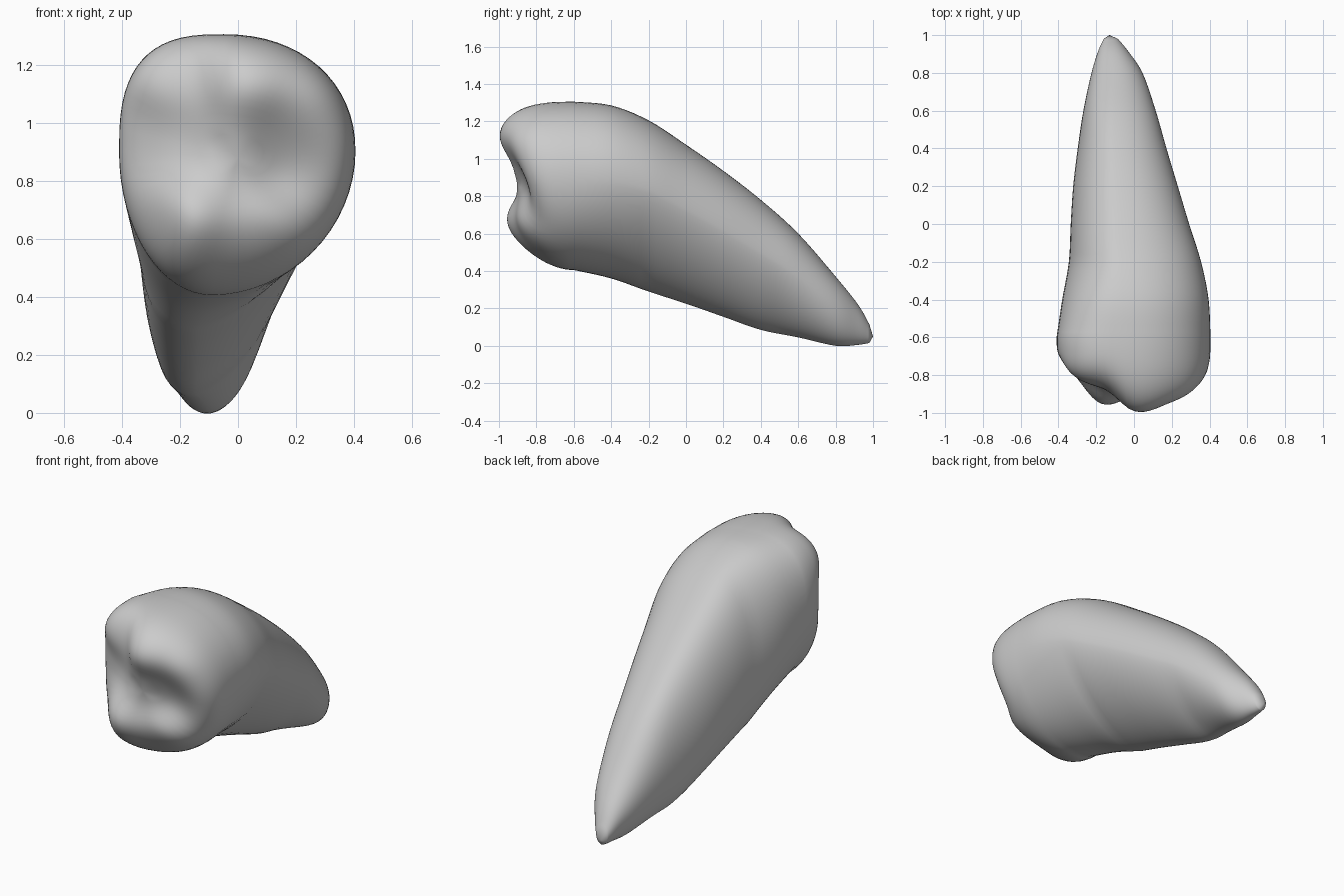
import bpy, bmesh
from math import sin, cos, pi, exp, copysign

if "Cube" in bpy.data.objects:
    bpy.data.objects.remove(bpy.data.objects["Cube"])

SEGMENTS = 64
CAP_RINGS = 24
STEPS = 5

# Body stations from crown to root tip: y, x min, x max, z min, z max
STATIONS = [
    (-0.6, -0.41, 0.405, 0.405, 1.305),
    (-0.4, -0.38, 0.395, 0.36, 1.285),
    (-0.2, -0.345, 0.355, 0.29, 1.205),
    (0, -0.335, 0.292, 0.225, 1.075),
    (0.2, -0.322, 0.232, 0.155, 0.935),
    (0.4, -0.298, 0.172, 0.085, 0.78),
    (0.6, -0.268, 0.115, 0.045, 0.6),
    (0.8, -0.225, 0.045, 0, 0.37),
    (0.92, -0.188, -0.035, 0.005, 0.22),
    (0.98, -0.16, -0.085, 0.015, 0.115),
]
TIP = (-0.13, 1, 0.05)

# Chewing surface landmarks: x, z, depth
RELIEF = [
    (0.05, 1.13, -1.06), (0.24, 1.1, -1.01), (-0.2, 1.12, -0.88),
    (-0.2, 0.92, -0.83), (-0.35, 0.92, -0.77), (-0.34, 0.68, -0.8),
    (-0.18, 0.66, -1.07), (-0.07, 0.79, -0.89), (-0.01, 0.94, -0.94),
    (0.17, 0.84, -0.8), (0.17, 0.97, -0.89), (0.35, 0.96, -0.92),
    (0.33, 0.78, -0.87), (0.1, 0.64, -0.96), (-0.03, 0.56, -0.98),
]


def clamp(value):
    return max(0, min(1, value))


def spline(a, b, c, d, t):
    """Smooth blend from b to c."""
    return tuple(q + t / 2 * (r - p + t * (2 * p - 5 * q + 4 * r - s
                 + t * (3 * (q - r) + s - p))) for p, q, r, s in zip(a, b, c, d))


def section(station):
    """Rounded ring of four quarters; the root is skewed, low left and high right."""
    y, left, right, low, high = station
    root = clamp((y + 0.6) / 0.4)
    point = clamp((y - 0.5) / 0.4)
    skew = root * (1 - point)
    middle = (left + right) / 2
    top_x = (-0.08 - 0.05 * y) * (1 - point) + middle * point
    base_x = (-0.09 - 0.07 * root) * (1 - point) + middle * point
    ring = []
    for i in range(SEGMENTS):
        a = 2 * pi * i / SEGMENTS
        c, s = cos(a), sin(a)
        if c > 0:
            side, level = right, 0.55 + 0.05 * skew
            power = 2.15 if s > 0 else 1.95 - 0.43 * skew
        else:
            side, level = left, 0.55 - 0.16 * skew
            power = 2.8 - 0.75 * root if s > 0 else 2 + 0.4 * skew
        mid = low + level * (high - low)
        pivot, end = (top_x, high) if s > 0 else (base_x, low)
        u, v = abs(c) ** (2 / power), abs(s) ** (2 / power)
        ring.append((pivot + u * (side - pivot), y, mid + v * (end - mid)))
    return ring


def relief(x, z):
    weights = [exp(-((x - p) ** 2 + (z - q) ** 2) / 0.018) for p, q, _ in RELIEF]
    return sum(w * r[2] for w, r in zip(weights, RELIEF)) / sum(weights)


def cap_ring(outline, t):
    """Ring on the rounded crown front, fuller at the sides, softer below."""
    ring = []
    for x, y, z in outline:
        power = 2.5 + 1.3 * (z - 0.88) + (x / 0.41) ** 2
        scale, bulge = cos(t) ** (2 / power), sin(t) ** (2 / power)
        px, pz = scale * x, 0.88 + scale * (z - 0.88)
        ring.append((px, y + bulge * (relief(px, pz) - y), pz))
    return ring


# Rings from the middle of the chewing surface to the root tip
outline = section(STATIONS[0])
rings = [cap_ring(outline, pi / 2 * (1 - i / CAP_RINGS)) for i in range(1, CAP_RINGS)]
last = len(STATIONS) - 1
for i in range(last):
    a, b, c, d = (STATIONS[max(0, min(last, i + k))] for k in (-1, 0, 1, 2))
    rings += [section(spline(a, b, c, d, k / STEPS)) for k in range(STEPS)]
rings.append(section(STATIONS[last]))

bm = bmesh.new()
loops = [[bm.verts.new(p) for p in ring] for ring in rings]
centre = bm.verts.new((0, relief(0, 0.88), 0.88))
tip = bm.verts.new(TIP)
for i in range(SEGMENTS):
    j = (i + 1) % SEGMENTS
    for one, two in zip(loops, loops[1:]):
        bm.faces.new((one[i], one[j], two[j], two[i]))
    bm.faces.new((centre, loops[0][j], loops[0][i]))
    bm.faces.new((tip, loops[-1][i], loops[-1][j]))
bmesh.ops.recalc_face_normals(bm, faces=bm.faces)
mesh = bpy.data.meshes.new("tooth")
bm.to_mesh(mesh)
bm.free()
tooth = bpy.data.objects.new("tooth", mesh)
bpy.context.collection.objects.link(tooth)

# Plain grey surface
grey = bpy.data.materials.new("light grey")
grey.use_nodes = True
colour = (0.6, 0.6, 0.6, 1)
grey.diffuse_color = colour
grey.node_tree.nodes["Principled BSDF"].inputs["Base Color"].default_value = colour
mesh.materials.append(grey)

bpy.context.view_layer.objects.active = tooth
tooth.select_set(True)
bpy.ops.object.shade_smooth()
